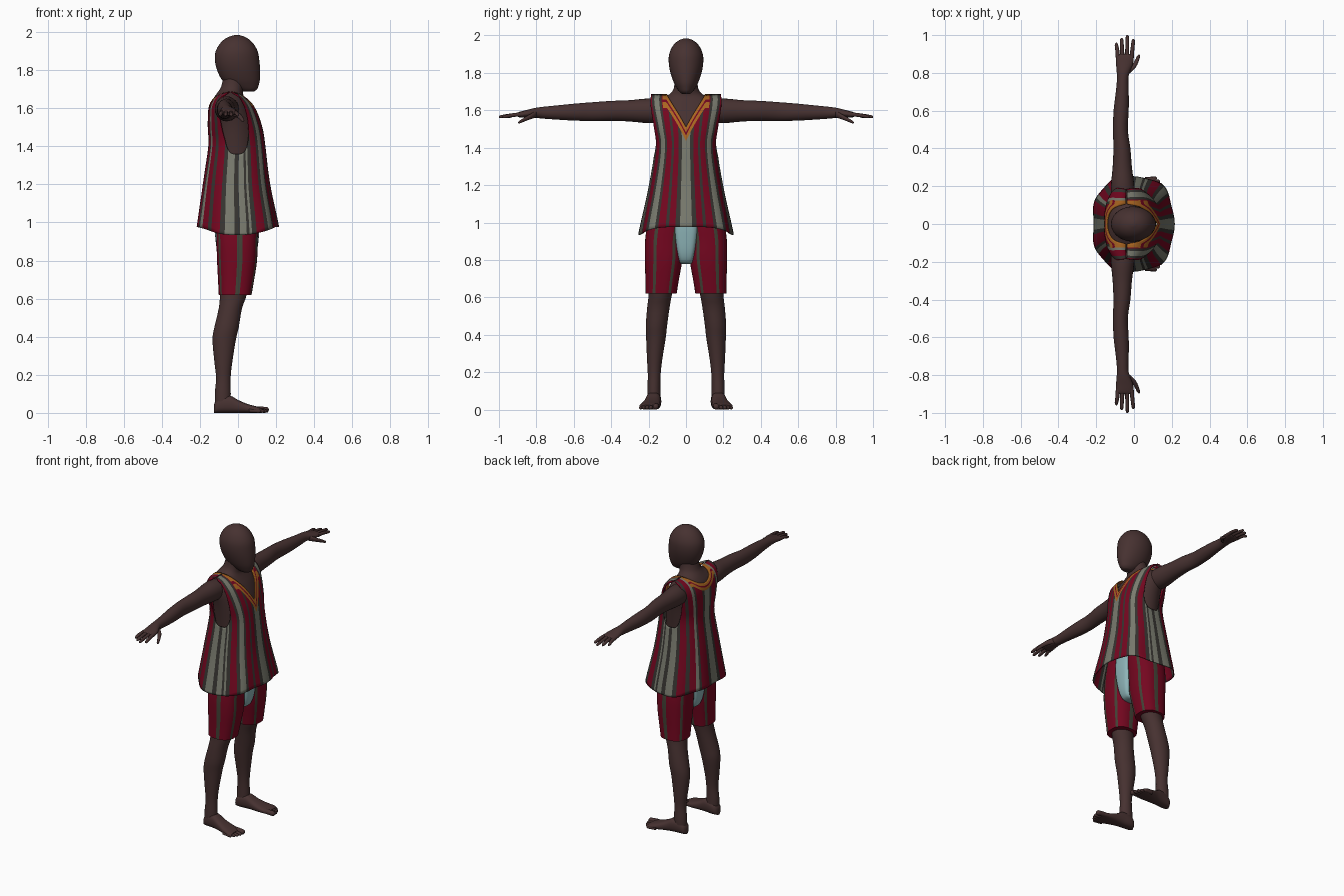
import bpy, bmesh, math

if "Cube" in bpy.data.objects:
    bpy.data.objects.remove(bpy.data.objects["Cube"])

def material(name, r, g, b):
    m = bpy.data.materials.new(name)
    m.diffuse_color = (r, g, b, 1)
    m.use_nodes = True
    m.node_tree.nodes["Principled BSDF"].inputs["Base Color"].default_value = m.diffuse_color
    return m

SKIN = material("dark brown skin", .062, .031, .03)
RED = material("crimson cloth", .175, .002, .014)
GREY = material("grey stripe", .19, .195, .155)
DARK = material("charcoal stripe", .036, .033, .029)
GREEN = material("dark green stripe", .055, .055, .037)
ORANGE = material("orange trim", .4, .13, .015)
TEAL = material("pale teal cloth", .27, .46, .48)

def smooth_rows(rows, steps):
    """Catmull-Rom resampling of rows of numbers."""
    out = []
    for i in range(len(rows) - 1):
        p = [rows[max(0, min(len(rows) - 1, i + k))] for k in (-1, 0, 1, 2)]
        for s in range(steps):
            t = s / steps
            out.append(tuple(.5 * (2 * b + (c - a) * t + (2 * a - 5 * b + 4 * c - d) * t * t
                                   + (3 * b - a - 3 * c + d) * t ** 3)
                             for a, b, c, d in zip(*p)))
    return out + [tuple(rows[-1])]

def finish(name, bm, mats, recalc=True):
    if recalc:
        bmesh.ops.recalc_face_normals(bm, faces=bm.faces)
    me = bpy.data.meshes.new(name)
    bm.to_mesh(me)
    bm.free()
    for m in mats:
        me.materials.append(m)
    ob = bpy.data.objects.new(name, me)
    bpy.context.collection.objects.link(ob)
    bpy.ops.object.select_all(action='DESELECT')
    ob.select_set(True)
    bpy.context.view_layer.objects.active = ob
    bpy.ops.object.shade_smooth_by_angle(angle=math.radians(50))
    return ob

def loft(name, rings, axes, mats, n=24, power=2.0, side=1, steps=3, rule=None):
    """Rings are (cx, cy, cz, ru, rv); axes gives the two section axes."""
    bm = bmesh.new()
    loops = []
    for cx, cy, cz, ru, rv in smooth_rows(rings, steps):
        loop = []
        for k in range(n):
            a = 2 * math.pi * k / n
            c, s = math.cos(a), math.sin(a)
            p = [cx, cy, cz]
            p[axes[0]] += max(ru, .002) * math.copysign(abs(c) ** (2 / power), c)
            p[axes[1]] += max(rv, .002) * math.copysign(abs(s) ** (2 / power), s)
            loop.append(bm.verts.new((p[0], side * p[1], p[2])))
        loops.append(loop)
    for lo, hi in zip(loops, loops[1:]):
        for k in range(n):
            f = bm.faces.new((lo[k], lo[(k + 1) % n], hi[(k + 1) % n], hi[k]))
            f.material_index = rule(k) if rule else 0
    bm.faces.new(loops[0])
    bm.faces.new(loops[-1])
    return finish(name, bm, mats)

# Torso and neck
loft("torso", [(-.01, 0, 1.08, .1, .14), (-.01, 0, 1.2, .11, .14), (-.012, 0, 1.36, .125, .15),
               (-.02, 0, 1.5, .122, .168), (-.038, 0, 1.59, .108, .188), (-.046, 0, 1.635, .092, .18),
               (-.045, 0, 1.665, .075, .135), (-.04, 0, 1.685, .066, .09), (-.028, 0, 1.715, .06, .066),
               (-.015, 0, 1.78, .058, .058)], (0, 1), [SKIN], 40)

# Head: height, back, front, half width
head = [(1.688, .02, .085, .022), (1.7, -.01, .1, .036), (1.72, -.05, .108, .05), (1.75, -.085, .115, .066),
        (1.8, -.11, .116, .083), (1.85, -.121, .112, .092), (1.9, -.117, .103, .09),
        (1.945, -.09, .076, .07), (1.972, -.055, .042, .041), (1.985, -.015, .005, .01)]
loft("head", [((b + f) / 2, 0, z, (f - b) / 2, w) for z, b, f, w in head], (0, 1), [SKIN], 40)

for side, tag in ((1, "left"), (-1, "right")):
    # Arm with palm
    loft(tag + "_arm", [(-.055, .12, 1.595, .062, .06), (-.06, .2, 1.597, .062, .066),
                        (-.062, .3, 1.597, .051, .057), (-.064, .4, 1.597, .045, .053),
                        (-.072, .5, 1.593, .039, .05), (-.068, .6, 1.59, .04, .045),
                        (-.062, .7, 1.588, .034, .037), (-.06, .77, 1.587, .03, .031),
                        (-.056, .81, 1.586, .036, .026), (-.05, .85, 1.581, .045, .021),
                        (-.049, .89, 1.577, .046, .015), (-.048, .9, 1.576, .04, .008)],
         (0, 2), [SKIN], 24, side=side)
    # Fingers and thumb
    for i, (x0, x1, end) in enumerate([(-.084, -.093, .96), (-.061, -.065, .985),
                                       (-.037, -.035, 1.0), (-.014, -.004, .98)]):
        loft("%s_finger_%d" % (tag, i + 1),
             [(x0, .87, 1.578, .012, .012), ((x0 + x1) / 2, .92, 1.575, .0105, .0105),
              (x1, end - .012, 1.566, .009, .009), (x1, end, 1.563, .003, .003)],
             (0, 2), [SKIN], 10, side=side)
    loft(tag + "_thumb", [(-.035, .8, 1.58, .015, .018), (-.005, .83, 1.567, .015, .015),
                          (.015, .865, 1.55, .011, .011), (.025, .89, 1.537, .008, .008),
                          (.027, .897, 1.534, .002, .002)], (0, 2), [SKIN], 10, side=side)
    # Leg
    loft(tag + "_leg", [(-.01, .12, .85, .085, .085), (-.022, .135, .64, .072, .064),
                        (-.04, .147, .55, .061, .06), (-.06, .158, .45, .064, .057),
                        (-.073, .161, .38, .061, .052), (-.077, .168, .26, .046, .04),
                        (-.077, .17, .18, .038, .034), (-.08, .172, .1, .042, .035),
                        (-.08, .172, .03, .04, .035)], (0, 1), [SKIN], 28, side=side)
    # Foot: x, centre y, half width, top z
    foot = [(-.127, .17, .012, .04), (-.118, .17, .03, .06), (-.09, .17, .038, .085), (-.04, .175, .04, .09),
            (0, .18, .043, .068), (.05, .188, .051, .047), (.1, .196, .054, .033), (.12, .196, .048, .024)]
    loft(tag + "_foot", [(x, y, t / 2, w, t / 2) for x, y, w, t in foot],
         (1, 2), [SKIN], 24, 2.6, side)
    for i, (y, r, end) in enumerate([(.162, .016, .162), (.188, .011, .158), (.208, .0105, .15),
                                     (.226, .01, .138), (.242, .0095, .122)]):
        loft("%s_toe_%d" % (tag, i + 1),
             [(end - .065, y - .004, r + .003, r, r), (end - .015, y, r, r, r),
              (end - .004, y, r, r * .7, r * .7), (end, y, r, .003, .003)], (1, 2), [SKIN], 10, side=side)
    # Shorts leg with thin green stripes
    loft(tag + "_shorts_leg", [(-.015, .133, .62, .086, .083), (-.01, .127, .7, .095, .09),
                               (-.005, .12, .8, .105, .1), (-.005, .118, .9, .108, .101),
                               (-.005, .105, 1.0, .11, .1), (-.005, .09, 1.1, .105, .09)],
         (0, 1), [RED, GREEN], 64, 2.5, side, rule=lambda k: 1 if k % 11 in (3, 4) else 0)

# Teal centre panel of the shorts
loft("shorts_centre_panel", [(-.005, 0, .778, .05, .026), (-.005, 0, .79, .082, .037), (-.005, 0, .84, .103, .052),
                             (-.005, 0, .92, .114, .066), (-.005, 0, 1.0, .118, .075),
                             (-.005, 0, 1.1, .105, .075)], (0, 1), [TEAL], 40, 4.0)

# Tunic profile: height, back, front, half width
TUNIC = smooth_rows([(.92, -.225, .218, .256), (1.0, -.215, .207, .24), (1.2, -.186, .168, .198),
                     (1.4, -.156, .144, .167), (1.5, -.159, .128, .182), (1.6, -.155, .092, .206),
                     (1.65, -.132, .052, .214), (1.676, -.095, .012, .213), (1.688, -.045, -.035, .211)], 6)

def tunic_point(a, z):
    for lo, hi in zip(TUNIC, TUNIC[1:]):
        if z <= hi[0]:
            break
    t = min(1, (z - lo[0]) / (hi[0] - lo[0]))
    back, front, half = (lo[i] + (hi[i] - lo[i]) * t for i in (1, 2, 3))
    s, c = math.sin(a), math.cos(a)
    fold = 1 + .025 * max(0, min(1, (1.3 - z) / .35)) * math.cos(7 * a)
    depth = max(0, 1 - abs(s) ** 2.6) ** (1 / 2.6)
    return ((back + front) / 2 + math.copysign(depth, c) * (front - back) / 2 * fold, half * s * fold, z)

def tunic_top(a):
    """V neck in front, shallow scoop behind, deep armholes at the sides."""
    s = abs(math.sin(a))
    d = abs(math.degrees(math.asin(min(1, s))) - 90)
    if d < 28:
        return 1.36 + .328 * (d / 28) ** 2.8
    if s < .49:
        return 1.51 + .178 * (s / .49) if math.cos(a) > 0 else 1.635 + .053 * (s / .49) ** 2
    return 1.688

# Stripe ends in degrees from the centre front round to the centre back
STRIPES = [(7, 1), (14, 2), (23, 0), (27, 2), (38, 0), (42, 2), (52, 1), (59, 2), (70, 0), (76, 2),
           (80, 1), (83, 2), (88, 1), (92, 2), (101, 1), (106, 2), (120, 0), (127, 2), (140, 0), (145, 1),
           (150, 2), (166, 0), (173, 2), (181, 1)]

# Striped sleeveless tunic, one column of faces at a time
bm = bmesh.new()
COLS, ROWS, BAND = 240, 30, 5
grid = []
for k in range(COLS):
    a = 2 * math.pi * k / COLS
    hem = .977 - .042 * math.sin(a) ** 4
    top = tunic_top(a)
    band = top - (.075 if math.cos(a) > 0 else .045)
    zs = [hem + (band - hem) * r / ROWS for r in range(ROWS)]
    zs += [band + (top - band) * r / BAND for r in range(BAND + 1)]
    grid.append([bm.verts.new(tunic_point(a, z)) for z in zs])
for k in range(COLS):
    left, right = grid[k], grid[(k + 1) % COLS]
    deg = (k + .5) * 360 / COLS
    deg = min(deg, 360 - deg)
    stripe = next(m for end, m in STRIPES if deg < end)
    neck = deg < 36 or deg > 144
    for r in range(ROWS + BAND):
        f = bm.faces.new((left[r], right[r], right[r + 1], left[r + 1]))
        # Double orange trim with a crimson line between
        trim = 0 if r == ROWS + 2 else 3
        f.material_index = trim if neck and r >= ROWS else stripe
tunic = finish("tunic", bm, [RED, GREY, DARK, ORANGE], recalc=False)
solid = tunic.modifiers.new("cloth thickness", 'SOLIDIFY')
solid.thickness = .005
solid.offset = -1
